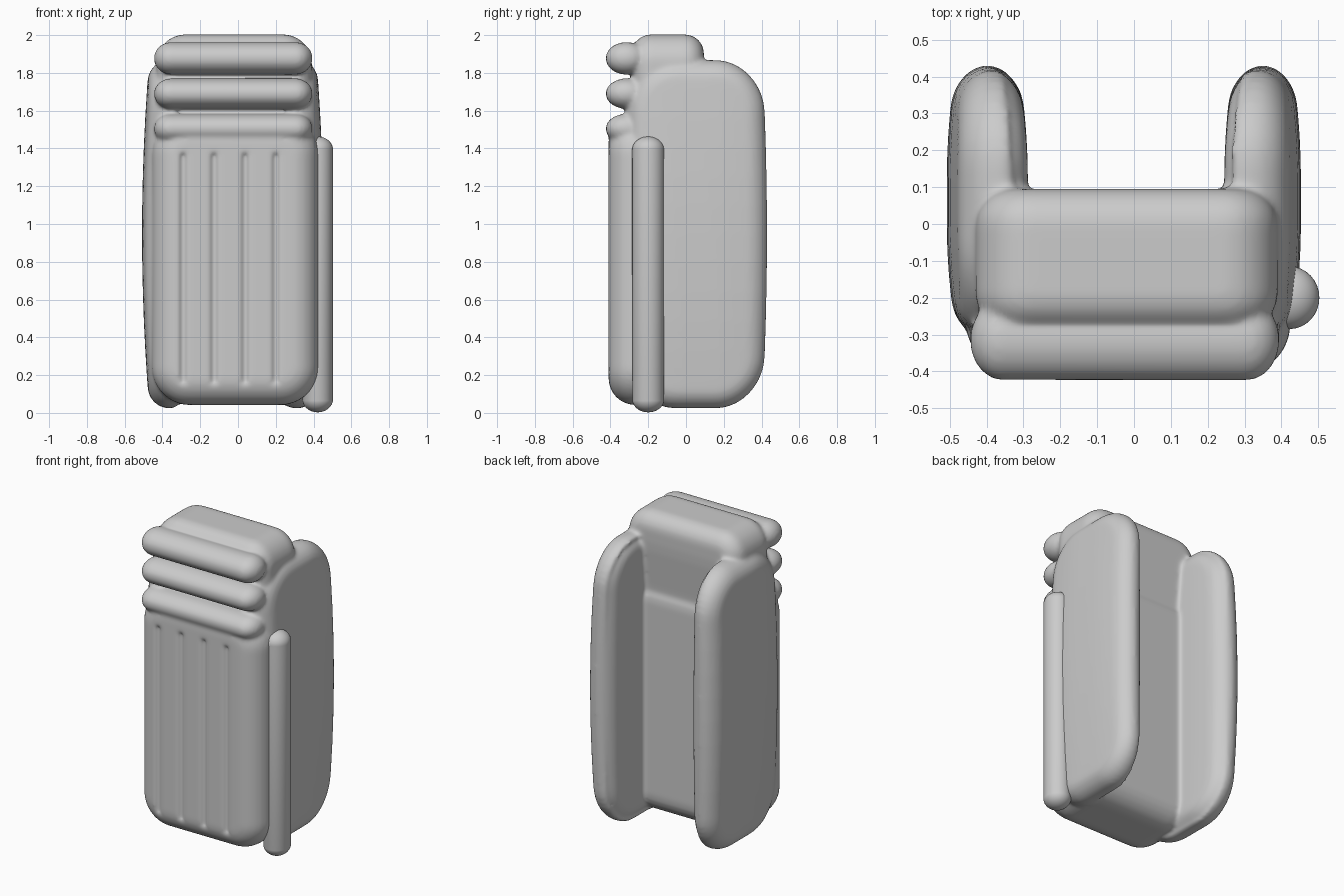
import bpy, bmesh
from mathutils import Matrix, Vector

old = bpy.data.objects.get("Cube")
if old:
    bpy.data.objects.remove(old, do_unlink=True)

grey = bpy.data.materials.new("soft grey")
grey.use_nodes = True
colour = (0.6, 0.6, 0.6, 1)
grey.diffuse_color = colour
grey.node_tree.nodes["Principled BSDF"].inputs["Base Color"].default_value = colour


def finish(name, bm):
    mesh = bpy.data.meshes.new(name)
    bm.to_mesh(mesh)
    bm.free()
    mesh.materials.append(grey)
    obj = bpy.data.objects.new(name, mesh)
    bpy.context.collection.objects.link(obj)
    return obj


def block(name, lo, hi, axis, corner, edge, reshape=None):
    """Box with corners rounded along one axis, then a softer rim."""
    lo, hi = Vector(lo), Vector(hi)
    bm = bmesh.new()
    bmesh.ops.create_cube(bm, size=1)
    for v in bm.verts:
        v.co = Vector((lo[i] + hi[i]) / 2 + v.co[i] * (hi[i] - lo[i]) for i in range(3))
    along = [e for e in bm.edges
             if abs((e.verts[0].co - e.verts[1].co).normalized()[axis]) > 0.9]
    bmesh.ops.bevel(bm, geom=along, offset=corner, segments=10, profile=0.5, affect='EDGES')
    bm.normal_update()
    rim = [e for e in bm.edges if e.calc_face_angle(0) > 1.2]
    bmesh.ops.bevel(bm, geom=rim, offset=edge, segments=6, profile=0.5,
                    affect='EDGES', clamp_overlap=True)
    if reshape:
        # Extra loops so the form can bow smoothly
        for axis_index in (Y, Z):
            for step in range(1, 12):
                spot = lo.lerp(hi, step / 12)
                normal = Vector(i == axis_index for i in range(3))
                bmesh.ops.bisect_plane(bm, geom=bm.verts[:] + bm.edges[:] + bm.faces[:],
                                       plane_co=spot, plane_no=normal)
        for v in bm.verts:
            reshape(v.co)
    return finish(name, bm)


def capsule(name, centre, radii, half, turn):
    """Stretched ball: the two halves are pulled apart along its axis."""
    bm = bmesh.new()
    bmesh.ops.create_uvsphere(bm, u_segments=32, v_segments=24, radius=1)
    for v in bm.verts:
        end = half if v.co.z > -0.001 else -half
        v.co = Vector(c * r for c, r in zip(v.co, radii)) + Vector((0, 0, end))
    bm.transform(Matrix.Translation(centre) @ turn)
    return finish(name, bm)


X, Y, Z = range(3)


def taper_collar(co):
    """Lower back of the collar slopes into the pack."""
    if co.y > -0.1:
        co.y -= 0.03 * min(1, max(0, (1.8 - co.z) / 0.3))


def bow(side, middle):
    """Swell a slab's outer face, pull in its front and thin its back edge."""
    def reshape(co):
        if side * (co.x + 0.027) > 0.32:
            co.x -= side * (0.045 * (co.z - 0.95) ** 2 + 0.3 * min(0, co.y) ** 2)
        thin = max(0, co.y - 0.12) / 0.3
        co.x += (middle - co.x) * 0.22 * thin ** 2
        co.y -= 0.03 * thin * (co.z - 0.95) ** 2
    return reshape


# Main pack body and raised collar
body = block("pack_body", (-0.455, -0.41, 0.042), (0.425, 0.083, 1.57), Y, 0.2, 0.14)
collar = block("collar", (-0.43, -0.287, 1.3), (0.39, 0.095, 2.003), Y, 0.15, 0.1, taper_collar)

# Vertical grooves pressed into the front panel
for i in range(4):
    x = -0.29 + i * 0.163
    cutter = block("groove_cutter", (x - 0.02, -0.44, 0.15), (x + 0.02, -0.39, 1.38),
                   Y, 0.012, 0.005)
    cutter.hide_render = True
    cut = body.modifiers.new("groove", 'BOOLEAN')
    cut.operation = 'DIFFERENCE'
    cut.object = cutter

# Deep side slabs
right_slab = block("right_slab", (-0.508, -0.32, 0.024), (-0.288, 0.43, 1.868),
                   X, 0.27, 0.105, bow(-1, -0.4))
left_slab = block("left_slab", (0.245, -0.32, 0.024), (0.453, 0.43, 1.868),
                  X, 0.27, 0.1, bow(1, 0.35))

# Horizontal rolls across the upper front
sideways = Matrix.Rotation(1.5708, 4, 'Y')
rolls = [capsule(f"roll_{i}", (-0.025, -0.315, z), (h, 0.11, 0.09), 0.33, sideways)
         for i, (z, h) in enumerate(((1.505, 0.078), (1.69, 0.08), (1.877, 0.086)))]

# Bake the grooves, then merge the moulded parts into one soft shell
bpy.context.view_layer.update()
baked = bpy.data.meshes.new_from_object(
    body.evaluated_get(bpy.context.evaluated_depsgraph_get()))
body.modifiers.clear()
body.data = baked
for obj in list(bpy.data.objects):
    if obj.name.startswith("groove_cutter"):
        bpy.data.objects.remove(obj, do_unlink=True)

bpy.ops.object.select_all(action='DESELECT')
for obj in [body, collar, right_slab, left_slab] + rolls:
    obj.select_set(True)
bpy.context.view_layer.objects.active = body
bpy.ops.object.join()
remesh = body.modifiers.new("fuse", 'REMESH')
remesh.mode = 'VOXEL'
remesh.voxel_size = 0.011
remesh.use_smooth_shade = True
soften = body.modifiers.new("soften", 'SMOOTH')
soften.factor = 0.5
soften.iterations = 10

# Upright pipe on the left side
pipe = capsule("side_pipe", (0.422, -0.2, 0.733), (0.081, 0.085, 0.07), 0.66, Matrix())
pipe.select_set(True)
body.select_set(True)
bpy.ops.object.shade_smooth()
